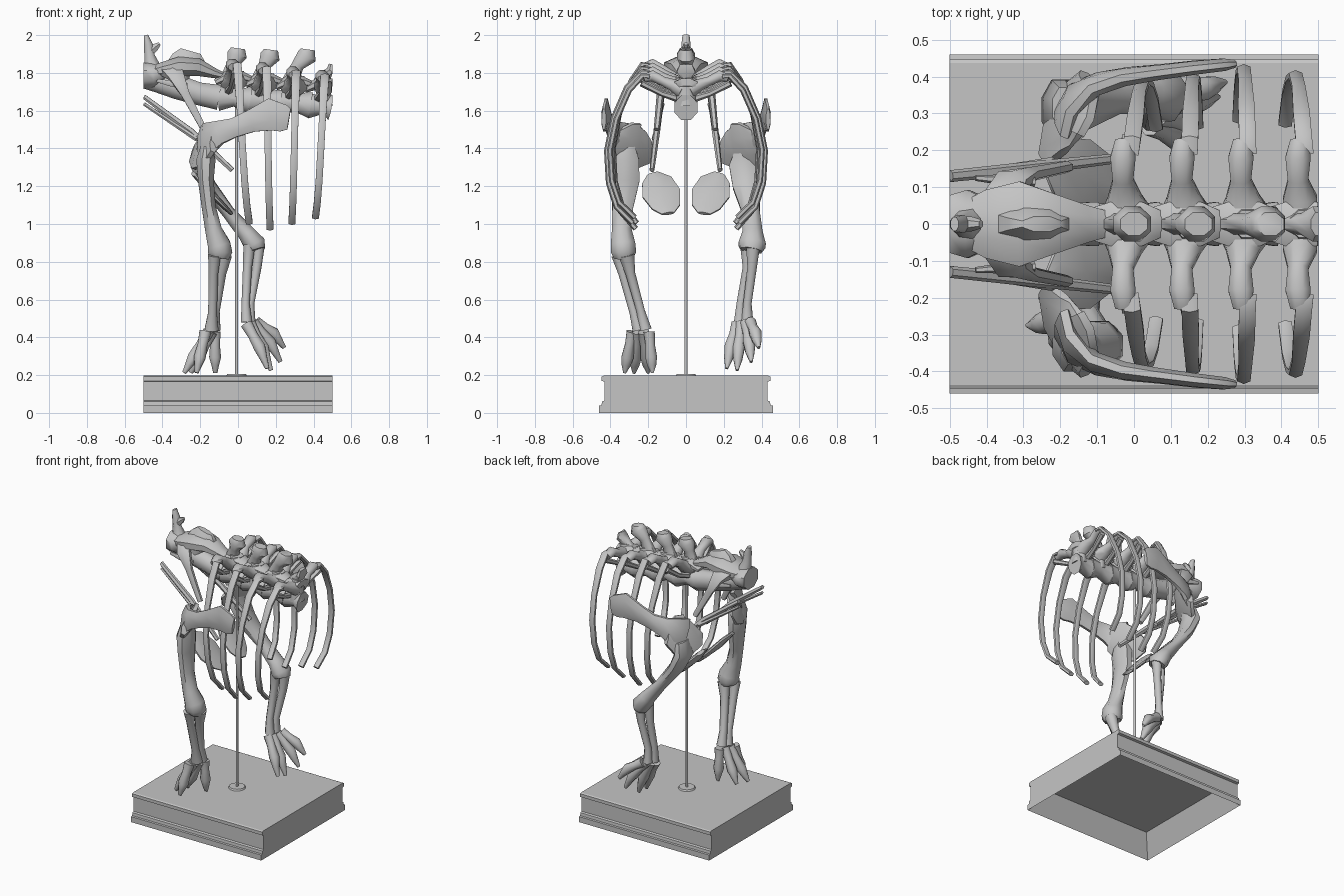
import bpy, bmesh, math
from mathutils import Vector

bone_mat = bpy.data.materials.new("stone_grey")
bone_mat.diffuse_color = (0.56, 0.56, 0.56, 1)


def finish(name, bm):
    bmesh.ops.recalc_face_normals(bm, faces=bm.faces)
    me = bpy.data.meshes.new(name)
    bm.to_mesh(me)
    bm.free()
    me.materials.append(bone_mat)
    ob = bpy.data.objects.new(name, me)
    bpy.context.collection.objects.link(ob)
    return ob


def tube(name, pts, ref=(1, 0, 0), n=8):
    """Loft ellipses along points (x, y, z, radius along ref, radius across)."""
    bm = bmesh.new()
    pos = [Vector(p[:3]) for p in pts]
    rings = []
    for i, p in enumerate(pts):
        t = (pos[min(i + 1, len(pos) - 1)] - pos[max(i - 1, 0)]).normalized()
        a = Vector(ref)
        a = (a - t * a.dot(t)).normalized()
        b = t.cross(a)
        rings.append([bm.verts.new(pos[i] + a * p[3] * math.cos(w) + b * p[4] * math.sin(w))
                      for w in (2 * math.pi * (k + .5) / n for k in range(n))])
    for r, s in zip(rings, rings[1:]):
        for k in range(n):
            bm.faces.new((r[k], r[(k + 1) % n], s[(k + 1) % n], s[k]))
    bm.faces.new(rings[0])
    bm.faces.new(rings[-1])
    # everything is cut off flush with the plinth ends
    for v in bm.verts:
        v.co.x = max(-.5, min(.5, v.co.x))
    return finish(name, bm)


def pair(name, pts, ref=(1, 0, 0), n=8):
    for side, s in (("left", 1), ("right", -1)):
        tube(f"{name}_{side}", [(p[0], p[1] * s, *p[2:]) for p in pts],
             (ref[0], ref[1] * s, ref[2]), n)


# plinth: moulded profile swept along x, hollow underneath
half = [(.46, 0), (.46, .038), (.447, .04), (.445, .06), (.432, .065),
        (.432, .165), (.447, .17), (.447, .192), (.437, .197)]
outline = half + [(-y, z) for y, z in reversed(half)]
bm = bmesh.new()
ends = [[bm.verts.new((x, y, z)) for y, z in outline] for x in (-.5, .5)]
for k in range(len(outline)):
    j = (k + 1) % len(outline)
    f = bm.faces.new((ends[0][k], ends[0][j], ends[1][j], ends[1][k]))
    if j == 0:
        under = f
bm.faces.new(ends[0])
bm.faces.new(ends[1])
bmesh.ops.recalc_face_normals(bm, faces=bm.faces)
bmesh.ops.inset_region(bm, faces=[under], thickness=.1)
for v in under.verts:
    v.co.z = .15
plinth = finish("plinth", bm)

# support rod and its flange
rod = tube("support_rod", [(-.007, 0, .197, .008, .008), (-.007, 0, 1.66, .008, .008)], n=12)
tube("rod_flange", [(-.007, 0, .197, .055, .055), (-.007, 0, .207, .05, .05)], n=16)

# four trunk vertebrae, each with its pair of ribs
#            x    spine lean/height  rib end x, z   rib breadth
vertebrae = [(-.02, .015, .265, .06, 1.01, .93), (.14, .03, .27, .17, .98, .95),
             (.30, .065, .285, .285, 1.01, 1.01), (.455, .04, .22, .41, 1.04, .97)]
rib_curve = [(.19, 1.83), (.23, 1.835), (.31, 1.75), (.38, 1.58), (.415, 1.40),
             (.405, 1.22), (.365, 1.09), (.28, 1.0)]
for i, (x, lean, h, xe, ze, w) in enumerate(vertebrae):
    zc = 1.665 - .013 * i
    x1 = min(x + .085, .5)
    tube(f"centrum_{i}", [(x - .085, 0, zc, .072, .062), (x, 0, zc + .005, .052, .052),
                          (x1, 0, zc - .01, .075, .065)], (0, 0, 1))
    tube(f"neural_arch_{i}", [(x, 0, zc, .05, .055), (x, 0, zc + .08, .04, .055),
                              (x + .01, 0, zc + .15, .045, .04)])
    tube(f"joint_process_{i}", [(x - .10, 0, zc + .085, .018, .045), (x - .04, 0, zc + .115, .032, .065),
                                (x + .04, 0, zc + .115, .032, .065),
                                (min(x + .09, .5), 0, zc + .10, .02, .04)], (0, 0, 1))
    top = .03 if i == 3 else .058
    tube(f"neural_spine_{i}", [(x - .03, 0, zc + .10, .05, .032), (x + lean * .4 - .01, 0, zc + h * .7, .036, .03),
                               (x + lean, 0, zc + h - .035, top, .052), (x + lean + .005, 0, zc + h, top * .7, .034)])
    zt = 1.845 - .02 * i
    pair(f"transverse_process_{i}",
         [(x, .02, zc + .085, min(.08, .5 - x), .05), (x - .005, .07, zc + .11, .05, .035),
          (x - .01, .12, zt - .03, .03, .027), (x - .01, .18, zt, .037, .032),
          (x - .005, .225, zt - .015, .028, .022)])
    pair(f"rib_head_{i}", [(x - .03, .05, zc + .04, .022, .02), (x - .015, .13, zc + .065, .016, .015),
                           (x + .005, .235, zt - .04, .02, .018)], n=6)
    rib = []
    for k, (y, z) in enumerate(rib_curve):
        f = k / (len(rib_curve) - 1)
        thick = .026 if k < 3 else .021
        yy = y if k < 2 else y * w
        rib.append((x + .01 + (xe - x - .01) * f ** 1.3, yy,
                    zt - .005 + (z - 1.83) * (zt - ze) / .83, thick, .015))
    pair(f"rib_{i}", rib, n=6)

# shoulder vertebra: spool, wide roof, spine and low struts
tube("shoulder_centrum", [(-.5, 0, 1.775, .065, .06), (-.42, 0, 1.75, .06, .055), (-.32, 0, 1.725, .07, .07),
                          (-.21, 0, 1.69, .065, .06), (-.1, 0, 1.67, .072, .065)], (0, 0, 1))
tube("shoulder_roof", [(-.47, 0, 1.80, .03, .06), (-.40, 0, 1.815, .045, .10), (-.31, 0, 1.835, .055, .125),
                       (-.21, 0, 1.83, .05, .085), (-.13, 0, 1.80, .03, .055), (-.08, 0, 1.785, .02, .04)], (0, 0, 1))
tube("shoulder_spine", [(-.275, 0, 1.82, .12, .075), (-.26, 0, 1.88, .095, .045), (-.25, 0, 1.915, .06, .022)])
tube("shoulder_pedicle", [(-.32, 0, 1.72, .05, .06), (-.31, 0, 1.82, .07, .06)])
pair("shoulder_wing", [(-.36, .06, 1.81, .06, .04), (-.33, .12, 1.79, .05, .028),
                       (-.28, .135, 1.69, .026, .02), (-.18, .155, 1.50, .018, .016)], n=6)
pair("wing_spur", [(-.27, .115, 1.73, .02, .014), (-.36, .12, 1.745, .018, .014),
                   (-.43, .125, 1.76, .01, .008)], (0, 0, 1), 6)

# cut neck vertebra with a forked crest
tube("neck_block", [(-.5, 0, 1.785, .075, .085), (-.45, 0, 1.785, .07, .10), (-.39, 0, 1.80, .045, .07)], (0, 0, 1))
tube("neck_crest", [(-.45, 0, 1.82, .05, .05), (-.468, 0, 1.89, .03, .026),
                    (-.475, 0, 1.95, .026, .026), (-.487, 0, 2.0, .012, .02)])
tube("neck_crest_fork", [(-.475, 0, 1.90, .025, .022), (-.44, 0, 1.935, .024, .02),
                         (-.415, 0, 1.955, .01, .012)], (0, 0, 1), 6)

# long slanted neck ribs
pair("neck_rib", [(-.5, .13, 1.672, .017, .016), (-.25, .155, 1.49, .02, .018), (-.03, .18, 1.285, .015, .013)],
     (0, 0, 1), 6)
pair("neck_rib_short", [(-.5, .125, 1.635, .012, .012), (-.22, .17, 1.45, .014, .012)], (0, 0, 1), 6)

# shoulder girdle: blade, inner plate and breast plate
pair("shoulder_blade", [(.27, .435, 1.555, .06, .012), (.24, .432, 1.56, .078, .018), (.17, .425, 1.58, .092, .02),
                        (.07, .412, 1.545, .064, .022), (-.02, .40, 1.51, .055, .026),
                        (-.10, .38, 1.485, .068, .03), (-.16, .34, 1.45, .10, .035),
                        (-.19, .28, 1.42, .11, .03)], (.2, 0, 1))
pair("coracoid", [(-.12, .385, 1.44, .07, .03), (-.15, .33, 1.42, .135, .032), (-.19, .26, 1.41, .14, .028),
                  (-.20, .215, 1.42, .12, .022), (-.205, .185, 1.44, .07, .012)], (.45, 0, 1))
pair("breast_plate", [(-.235, .175, 1.265, .035, .012), (-.20, .155, 1.23, .085, .016),
                      (-.14, .13, 1.16, .108, .018), (-.07, .105, 1.09, .08, .015),
                      (-.035, .095, 1.055, .035, .01)], (0, 1, 0), 10)

# planted right foreleg, its upper arm flattened sideways
tube("upper_arm_right", [(-.165, -.325, 1.41, .035, .06), (-.17, -.325, 1.34, .055, .082), (-.17, -.32, 1.23, .045, .08),
                         (-.155, -.335, 1.09, .04, .06), (-.13, -.34, .97, .048, .056), (-.1, -.333, .89, .065, .07),
                         (-.095, -.33, .85, .07, .072), (-.10, -.33, .82, .055, .055)])
tube("forearm_front_right", [(-.125, -.36, .835, .036, .038), (-.13, -.335, .74, .027, .026),
                             (-.135, -.275, .53, .025, .026), (-.14, -.25, .44, .04, .036)])
tube("forearm_back_right", [(-.07, -.315, .835, .04, .045), (-.09, -.295, .74, .03, .028),
                            (-.12, -.24, .54, .025, .024), (-.125, -.215, .44, .035, .036)])

# raised left foreleg
tube("upper_arm_left", [(-.19, .315, 1.39, .035, .06), (-.205, .31, 1.31, .05, .088), (-.155, .32, 1.2, .042, .078),
                        (-.05, .345, 1.06, .036, .05), (.045, .352, .95, .05, .058),
                        (.09, .35, .89, .062, .078), (.10, .345, .86, .05, .06)])
tube("forearm_front_left", [(.06, .325, .89, .034, .042), (.05, .325, .77, .026, .027),
                            (.04, .29, .58, .023, .024), (.045, .285, .48, .032, .034)])
tube("forearm_back_left", [(.11, .355, .885, .034, .04), (.10, .35, .77, .026, .027),
                           (.065, .325, .58, .023, .024), (.065, .325, .48, .03, .034)])


# feet: stout foot bones side by side, each ending in a short claw
def foot(name, wrist, spread, tips, lift):
    for k, tip in enumerate(tips):
        tip = Vector(tip)
        base = wrist + Vector(spread) * (k / (len(tips) - 1) - .5)
        knuckle = base.lerp(tip, .62) + Vector((0, 0, lift))
        mid, pad = base.lerp(knuckle, .5), knuckle.lerp(tip, .5)
        tube(f"{name}_toe_{k}", [(*base, .032, .034), (*mid, .027, .028), (*knuckle, .034, .034),
                                 (*pad, .026, .022), (*tip, .008, .012)], (0, 1, 0))


foot("right_foot", Vector((-.148, -.24, .43)), (.05, .09, 0),
     [(-.22, -.325, .212), (-.285, -.275, .212), (-.25, -.20, .212), (-.12, -.178, .212)], .0)
foot("left_foot", Vector((.07, .305, .475)), (.05, .07, .01),
     [(.155, .215, .235), (.175, .27, .225), (.225, .345, .27), (.245, .385, .345)], .025)

# bones are smooth, the plinth keeps its flat faces
bpy.ops.object.select_all(action='SELECT')
plinth.select_set(False)
bpy.context.view_layer.objects.active = rod
bpy.ops.object.shade_smooth_by_angle(angle=math.radians(52))
